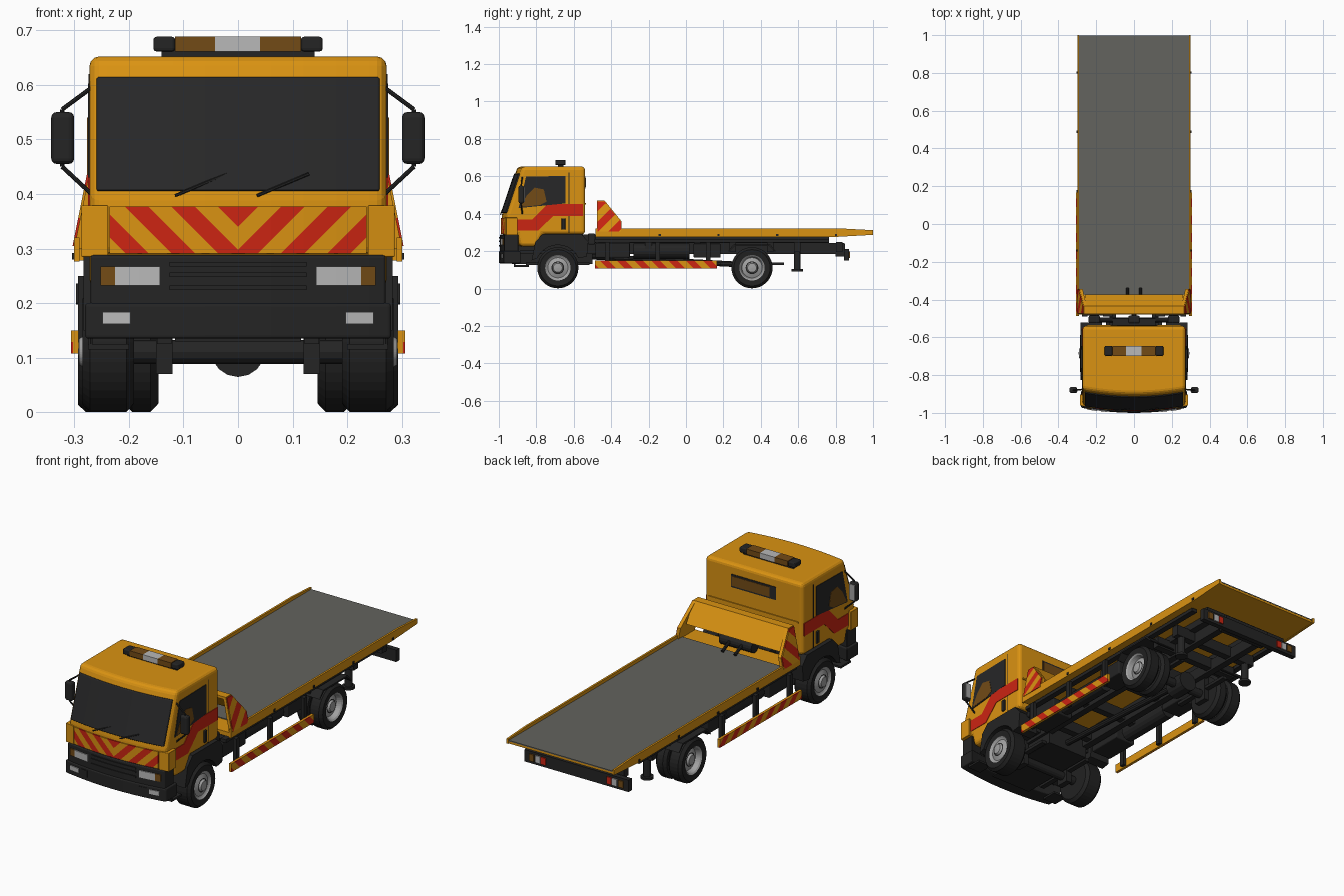
import bpy, bmesh, math
from mathutils import Vector

if "Cube" in bpy.data.objects:
    bpy.data.objects.remove(bpy.data.objects["Cube"], do_unlink=True)


def material(name, *rgb):
    m = bpy.data.materials.new(name)
    m.use_nodes = True
    m.diffuse_color = (*rgb, 1)
    m.node_tree.nodes["Principled BSDF"].inputs["Base Color"].default_value = (*rgb, 1)
    return m


YELLOW = material("amber yellow paint", .70, .29, .006)
RED = material("warning red", .60, .018, .006)
BLACK = material("black plastic", .018, .018, .018)
GLASS = material("dark glass", .02, .02, .021)
RUBBER = material("tyre rubber", .016, .016, .016)
DECK = material("deck grey", .125, .125, .112)
SILVER = material("wheel silver", .36, .36, .36)
LAMP = material("clear lamp", .48, .48, .48)
AMBER = material("brown amber lamp", .17, .07, .008)
SIDES = (-1, 1)
built = []


def finish(name, bm, mats):
    bmesh.ops.recalc_face_normals(bm, faces=bm.faces)
    mesh = bpy.data.meshes.new(name)
    bm.to_mesh(mesh)
    bm.free()
    for m in mats:
        mesh.materials.append(m)
    ob = bpy.data.objects.new(name, mesh)
    bpy.context.collection.objects.link(ob)
    built.append(ob)
    return ob


def cut(bm, point, normal):
    bmesh.ops.bisect_plane(bm, geom=bm.verts[:] + bm.edges[:] + bm.faces[:],
                           plane_co=point, plane_no=normal)


def prism(name, profile, x0, x1, mat, bevel=0, bow=False, stripe=None, lean=0):
    """Extrude a (y, z) outline along x; optional stripes, curved nose, bevel."""
    bm = bmesh.new()
    face = bm.faces.new([bm.verts.new((x0, y, z)) for y, z in profile])
    ext = bmesh.ops.extrude_face_region(bm, geom=[face])
    bmesh.ops.translate(bm, vec=(x1 - x0, 0, 0),
                        verts=[v for v in ext["geom"] if isinstance(v, bmesh.types.BMVert)])
    mats = [mat]
    if stripe:
        direction, half, start = stripe
        n = Vector(direction)
        dots = [v.co.dot(n) for v in bm.verts]
        low = math.floor((min(dots) - start) / half)
        high = math.ceil((max(dots) - start) / half)
        for k in range(low, high):
            cut(bm, n * ((start + k * half) / n.length_squared), n)
        for f in bm.faces:
            band = math.floor((f.calc_center_median().dot(n) - start) / half)
            f.material_index = band % 2
        mats = [mat, RED]
    if bow:
        for i in range(-4, 5):
            cut(bm, (i * .06, 0, 0), (1, 0, 0))
        for v in bm.verts:
            if v.co.y < -.85:
                v.co.y += .35 * v.co.x ** 2
    for v in bm.verts:
        v.co.x -= lean * (v.co.z - .3)
    if bevel:
        bmesh.ops.recalc_face_normals(bm, faces=bm.faces)
        sharp = [e for e in bm.edges if e.calc_face_angle(0) > .25]
        bmesh.ops.bevel(bm, geom=sharp, offset=bevel, segments=3, profile=.5,
                        affect="EDGES", clamp_overlap=True)
    return finish(name, bm, mats)


def box(name, x0, x1, y0, y1, z0, z1, mat, **options):
    return prism(name, [(y0, z0), (y1, z0), (y1, z1), (y0, z1)], x0, x1, mat, **options)


def rod(name, a, b, radius, mat, sides=10):
    a, b = Vector(a), Vector(b)
    turn = (b - a).to_track_quat("Z", "Y").to_matrix().to_4x4()
    turn.translation = (a + b) / 2
    bm = bmesh.new()
    bmesh.ops.create_cone(bm, cap_ends=True, segments=sides, radius1=radius,
                          radius2=radius, depth=(b - a).length, matrix=turn)
    return finish(name, bm, [mat])


def wheel(name, side, inner, outer, y, dish):
    """Turn a tyre and rim section around the axle."""
    rim = outer - dish
    section = [(.05, inner, 0), (.095, inner, 0), (.11, inner + .014, 0), (.11, outer - .014, 0),
               (.097, outer, 0), (.068, outer - .003, 0), (.062, outer - .008, 1),
               (.054, rim, 1), (.034, rim + .008, 1), (.03, rim + .008, 2),
               (.024, rim + .018, 1), (.001, rim + .02, 1)]
    bm, steps = bmesh.new(), 36
    rings = []
    for r, x, _ in section:
        angles = [math.tau * i / steps for i in range(steps)]
        rings.append([bm.verts.new((side * x, y + r * math.cos(a), .111 + r * math.sin(a)))
                      for a in angles])
    for (a, b), part in zip(zip(rings, rings[1:]), section[1:]):
        for i in range(steps):
            j = (i + 1) % steps
            bm.faces.new((a[i], a[j], b[j], b[i])).material_index = part[2]
    bm.faces.new(rings[-1]).material_index = 1
    bm.faces.new(rings[0])
    finish(name, bm, [RUBBER, SILVER, BLACK])


# Cab shell, windscreen and rear window
prism("cab_shell", [(-.54, .652), (-.90, .652), (-.985, .395), (-.985, .285), (-.925, .285),
                    (-.91, .225), (-.80, .225), (-.765, .29), (-.54, .29)],
      -.272, .272, YELLOW, bevel=.018, bow=True)
prism("windscreen", [(-.919, .614), (-.989, .405), (-.975, .405), (-.905, .614)],
      -.259, .259, GLASS, bow=True, bevel=.004)
box("rear_window", -.125, .125, -.545, -.537, .535, .6, GLASS)
box("rear_window_tint", -.09, .12, -.538, -.535, .543, .592, AMBER)
box("rear_wall_rib", -.25, .25, -.545, -.535, .45, .458, YELLOW)
for s in SIDES:
    prism("side_window", [(-.855, .598), (-.645, .602), (-.645, .455), (-.895, .43)],
          s * .268, s * .275, GLASS)
    prism("side_window_tint", [(-.885, .436), (-.85, .50), (-.81, .54), (-.76, .53),
                               (-.745, .465), (-.78, .446)], s * .272, s * .2765, AMBER)
    prism("side_band", [(-.93, .37), (-.82, .37), (-.74, .452), (-.55, .452), (-.55, .388),
                        (-.71, .388), (-.79, .31), (-.93, .31)], s * .268, s * .2745, RED)
    box("door_gap", s * .268, s * .2735, -.628, -.624, .3, .62, BLACK)
    box("door_handle", s * .268, s * .28, -.665, -.645, .315, .375, BLACK, bevel=.003)
    box("nose_corner", s * .238, s * .287, -.99, -.93, .285, .379, YELLOW, bevel=.006, bow=True)
    box("nose_chevrons", 0, s * .235, -.99, -.98, .291, .377, YELLOW, bow=True,
        stripe=((-s, 0, 1), .0425, .2975))
    # Wipers and mirrors
    rod("wiper", (s * .075 - .04, -.991, .397), (s * .075 + .055, -.975, .437), .003, BLACK, 6)
    box("mirror_housing", s * .3, s * .342, -.895, -.865, .455, .55, BLACK, bevel=.01)
    box("mirror_glass", s * .305, s * .337, -.866, -.862, .463, .542, SILVER)
    for base, tip in ((.597, .555), (.397, .45)):
        rod("mirror_arm", (s * .265, -.875, base), (s * .322, -.88, tip), .004, BLACK, 8)
    rod("mirror_post", (s * .322, -.88, .45), (s * .322, -.88, .555), .004, BLACK, 8)
    # Lamps on the front bumper
    box("headlamp", s * .143, s * .225, -1.0, -.98, .232, .267, LAMP, bow=True)
    box("front_indicator", s * .225, s * .252, -1.0, -.98, .232, .267, AMBER, bow=True)
    box("fog_lamp", s * .197, s * .248, -1.004, -.98, .162, .184, LAMP, bow=True)
    box("bumper_recess", s * .145, s * .182, -1.002, -.98, .155, .188, BLACK, bow=True)
    # Front wheel arch and step
    arch = [(-.685 + .121 * math.cos(t), .112 + .121 * math.sin(t))
            for t in [math.radians(25 + 13 * i) for i in range(11)]]
    prism("front_fender", arch + [(-.825, .15), (-.805, .25), (-.765, .292), (-.56, .292),
                                  (-.522, .25), (-.53, .17)], s * .17, s * .283, BLACK)
    box("cab_step", s * .2, s * .275, -.92, -.84, .115, .125, BLACK)
    rod("step_hanger", (s * .27, -.915, .12), (s * .27, -.915, .2), .004, BLACK, 6)

# Bumper and grille
box("bumper_upper", -.27, .27, -.995, -.92, .195, .288, BLACK, bow=True, bevel=.005)
box("bumper_lower", -.28, .28, -1.0, -.91, .135, .2, BLACK, bow=True, bevel=.006)
for z in (.224, .248, .267):
    box("grille_bar", -.125, .125, -.999, -.98, z, z + .008, BLACK, bow=True)

# Roof beacon
box("beacon_mount", -.14, .14, -.685, -.655, .645, .664, BLACK)
for name, a, b, mat in (("beacon_end_right", -.155, -.115, BLACK), ("beacon_amber_right", -.115, -.042, AMBER),
                        ("beacon_clear", -.042, .04, LAMP), ("beacon_amber_left", .04, .115, AMBER),
                        ("beacon_end_left", .115, .155, BLACK)):
    box(name, a, b, -.698, -.645, .661, .688, mat, bevel=.006 if mat is BLACK else 0)

# Flat bed with side rails
prism("bed_floor", [(-.48, .278), (.8, .278), (.996, .288), (.996, .3), (-.48, .3)],
      -.292, .292, YELLOW)
box("bed_deck", -.291, .291, -.375, .997, .299, .304, DECK)
for s in SIDES:
    prism("bed_rail", [(-.485, .276), (.8, .276), (1.0, .287), (1.0, .312), (.85, .32), (-.485, .32)],
          s * .29, s * .3, YELLOW)
    for i in range(4):
        y = -.14 + .314 * i
        box("rail_marker", s * .297, s * .304, y - .006, y + .006, .28, .292, BLACK)
    prism("headboard_gusset", [(-.477, .3), (-.477, .47), (-.435, .47), (-.345, .36), (-.345, .3)],
          s * .284, s * .3, YELLOW, lean=s * .2)
    prism("gusset_stripes", [(-.474, .305), (-.474, .466), (-.437, .466), (-.348, .358), (-.348, .305)],
          s * .3, s * .304, YELLOW, lean=s * .2, stripe=((0, -1, 1), .055, .72))
    rod("winch_foot", (s * .035, -.34, .31), (s * .035, -.40, .34), .008, BLACK)
prism("headboard_panel", [(-.477, .47), (-.435, .47), (-.372, .375), (-.383, .37), (-.443, .457),
                          (-.477, .457)], -.26, .26, YELLOW)
rod("winch_drum", (-.09, -.42, .335), (.09, -.42, .335), .03, BLACK, 16)
rod("rear_cab_tube", (-.22, -.507, .27), (.22, -.507, .27), .014, BLACK)
for x in (-.21, 0, .21):
    box("cab_mount", x - .03, x + .03, -.525, -.485, .235, .295, BLACK, bevel=.008)

# Chassis, engine and driveline
box("engine_block", -.115, .115, -.93, -.5, .13, .29, BLACK)
box("cab_underside", -.2, .2, -.92, -.55, .2, .292, BLACK)
rod("drive_shaft", (0, -.5, .17), (0, .353, .125), .015, BLACK)
for s in SIDES:
    box("chassis_rail", s * .095, s * .13, -.92, .845, .185, .243, BLACK)
    box("subframe_rail", s * .11, s * .165, -.49, .765, .243, .279, BLACK)
    box("outer_subframe", s * .245, s * .275, -.49, .765, .247, .264, BLACK)
    for y in (-.685, .353):
        box("leaf_spring", s * .122, s * .148, y - .17, y + .17, .125, .14, BLACK)
        box("spring_clamp", s * .12, s * .15, y - .035, y + .035, .07, .2, BLACK)
    box("battery_box", s * .14, s * .255, -.485, -.3, .165, .243, BLACK, bevel=.006)
    rod("air_tank", (s * .2, -.28, .2), (s * .2, .02, .2), .042, BLACK, 16)
    box("tool_box", s * .14, s * .25, .04, .185, .165, .24, BLACK, bevel=.006)
    prism("rear_mudguard", [(.225, .2), (.255, .236), (.45, .236), (.48, .2), (.475, .198),
                            (.445, .228), (.26, .228), (.23, .198)], s * .15, s * .297, BLACK)
    # Striped side guard with hangers
    box("side_guard", s * .292, s * .302, -.487, .167, .108, .15, YELLOW)
    box("guard_stripes", s * .302, s * .306, -.487, .167, .108, .15, YELLOW,
        stripe=((0, 1, 1), .046, .01))
    for y in (-.42, -.15, .12):
        box("guard_hanger", s * .275, s * .293, y - .012, y + .012, .112, .25, BLACK)
    # Stabiliser leg
    rod("stabiliser_leg", (s * .2, .595, .1), (s * .2, .595, .25), .018, BLACK, 12)
    rod("stabiliser_foot", (s * .2, .595, .092), (s * .2, .595, .104), .03, BLACK, 16)
    # Rear lamp clusters
    for start, mat in ((.17, RED), (.2, LAMP), (.235, AMBER)):
        box("rear_lamp", s * start, s * (start + .027), .87, .877, .163, .198, mat)
    # Wheels, single in front and paired behind
    wheel("front_wheel", s, .19, .285, -.685, .012)
    wheel("rear_outer_wheel", s, .217, .293, .353, .03)
    wheel("rear_inner_wheel", s, .146, .208, .353, .03)
for y in (-.45, -.2, .06, .25, .45, .595, .82):
    box("cross_member", -.24, .24, y - .018, y + .018, .195, .25, BLACK)
for y in (-.685, .353):
    rod("axle", (-.22, y, .111), (.22, y, .111), .022, BLACK, 12)
rod("differential", (0, .3, .115), (0, .406, .115), .05, BLACK, 16)
box("rear_lamp_bar", -.29, .29, .845, .871, .15, .21, BLACK)
box("lamp_bar_bracket", -.13, .13, .8, .85, .17, .24, BLACK)

# Smooth shading that keeps hard edges
for ob in bpy.context.view_layer.objects:
    ob.select_set(ob in built)
bpy.context.view_layer.objects.active = built[0]
bpy.ops.object.shade_smooth_by_angle(angle=math.radians(35))
